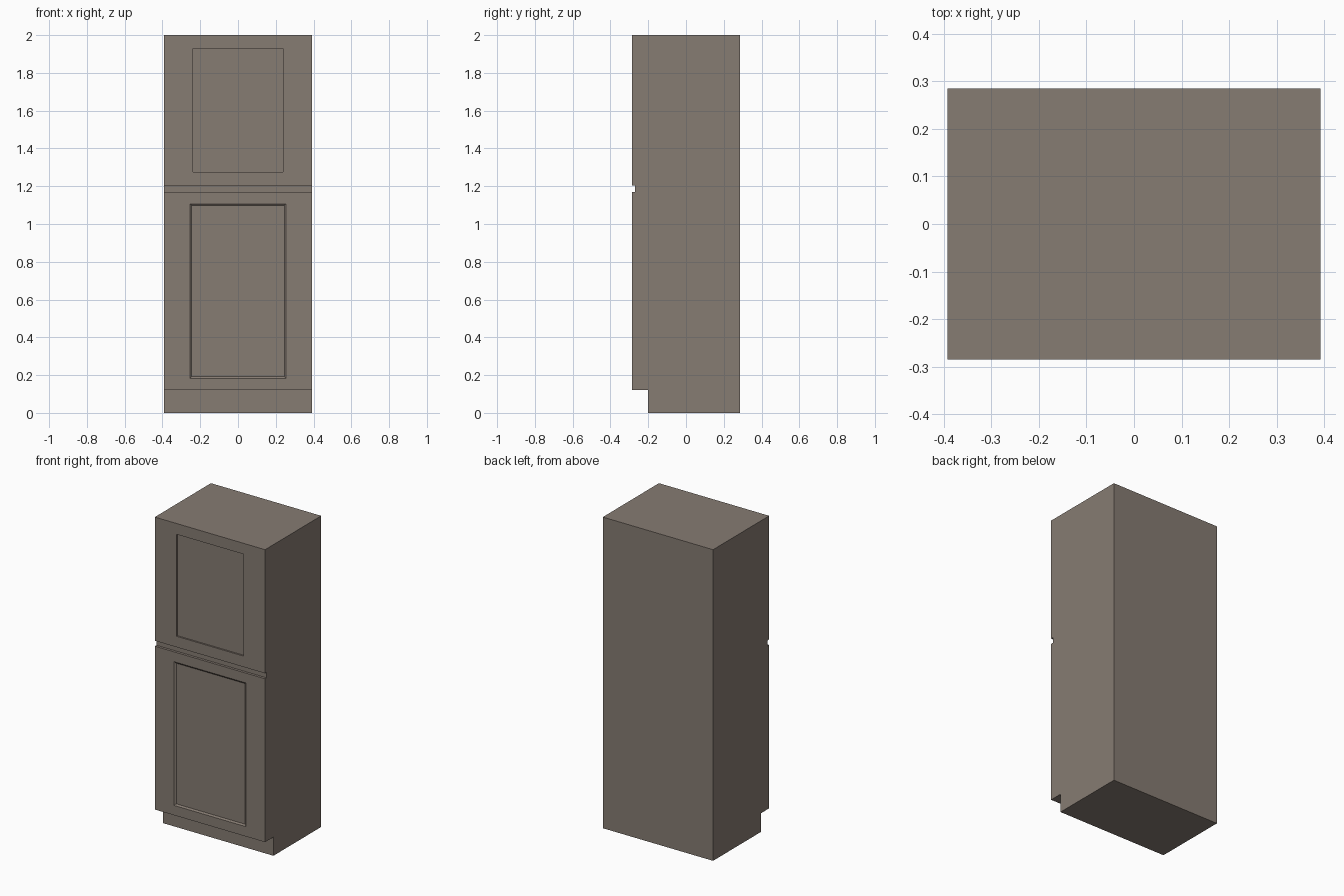
import bpy, bmesh

if "Cube" in bpy.data.objects:
    bpy.data.objects.remove(bpy.data.objects["Cube"])

HALF_W, FRONT, BACK = 0.392, -0.285, 0.285
FRAME_Y = -0.269          # carcass front, seen in the grip gap between the doors


def finish(name, bm):
    bmesh.ops.recalc_face_normals(bm, faces=bm.faces)
    mesh = bpy.data.meshes.new(name)
    bm.to_mesh(mesh)
    bm.free()
    obj = bpy.data.objects.new(name, mesh)
    bpy.context.collection.objects.link(obj)
    # warm grey-brown finish
    mesh.materials.append(finish_mat)
    return obj


def rect(bm, x, z0, z1, y):
    return [bm.verts.new(p) for p in ((-x, y, z0), (x, y, z0), (x, y, z1), (-x, y, z1))]


def door(name, z0, z1, panel_x, p0, p1, depth, slope):
    """Door slab with a recessed panel; slope is the width of the bevelled rim."""
    bm = bmesh.new()
    rings = [
        rect(bm, HALF_W, z0, z1, FRAME_Y),
        rect(bm, HALF_W, z0, z1, FRONT),
        rect(bm, panel_x, p0, p1, FRONT),
        rect(bm, panel_x - slope, p0 + slope, p1 - slope, FRONT + depth),
    ]
    for a, b in zip(rings, rings[1:]):
        for i in range(4):
            j = (i + 1) % 4
            bm.faces.new((a[i], a[j], b[j], b[i]))
    bm.faces.new(rings[-1])
    bm.faces.new(rings[0][::-1])
    return finish(name, bm)


finish_mat = bpy.data.materials.new("cabinet_finish")
finish_mat.diffuse_color = (0.24, 0.20, 0.17, 1)
finish_mat.use_nodes = True
finish_mat.node_tree.nodes["Principled BSDF"].inputs["Base Color"].default_value = finish_mat.diffuse_color

# Carcass: side profile with toe kick, extruded across the width
profile = [(-0.2, 0), (BACK, 0), (BACK, 2), (FRAME_Y, 2), (FRAME_Y, 0.12), (-0.2, 0.12)]
bm = bmesh.new()
side = bm.faces.new([bm.verts.new((-HALF_W, y, z)) for y, z in profile])
ext = bmesh.ops.extrude_face_region(bm, geom=[side])
bmesh.ops.translate(bm, vec=(2 * HALF_W, 0, 0),
                    verts=[v for v in ext["geom"] if isinstance(v, bmesh.types.BMVert)])
finish("carcass", bm)

# Doors: bevelled panel below, square-edged panel above
door("lower_door", 0.12, 1.17, 0.255, 0.183, 1.107, 0.008, 0.01)
door("upper_door", 1.205, 2.0, 0.237, 1.275, 1.93, 0.01, 0.0)
